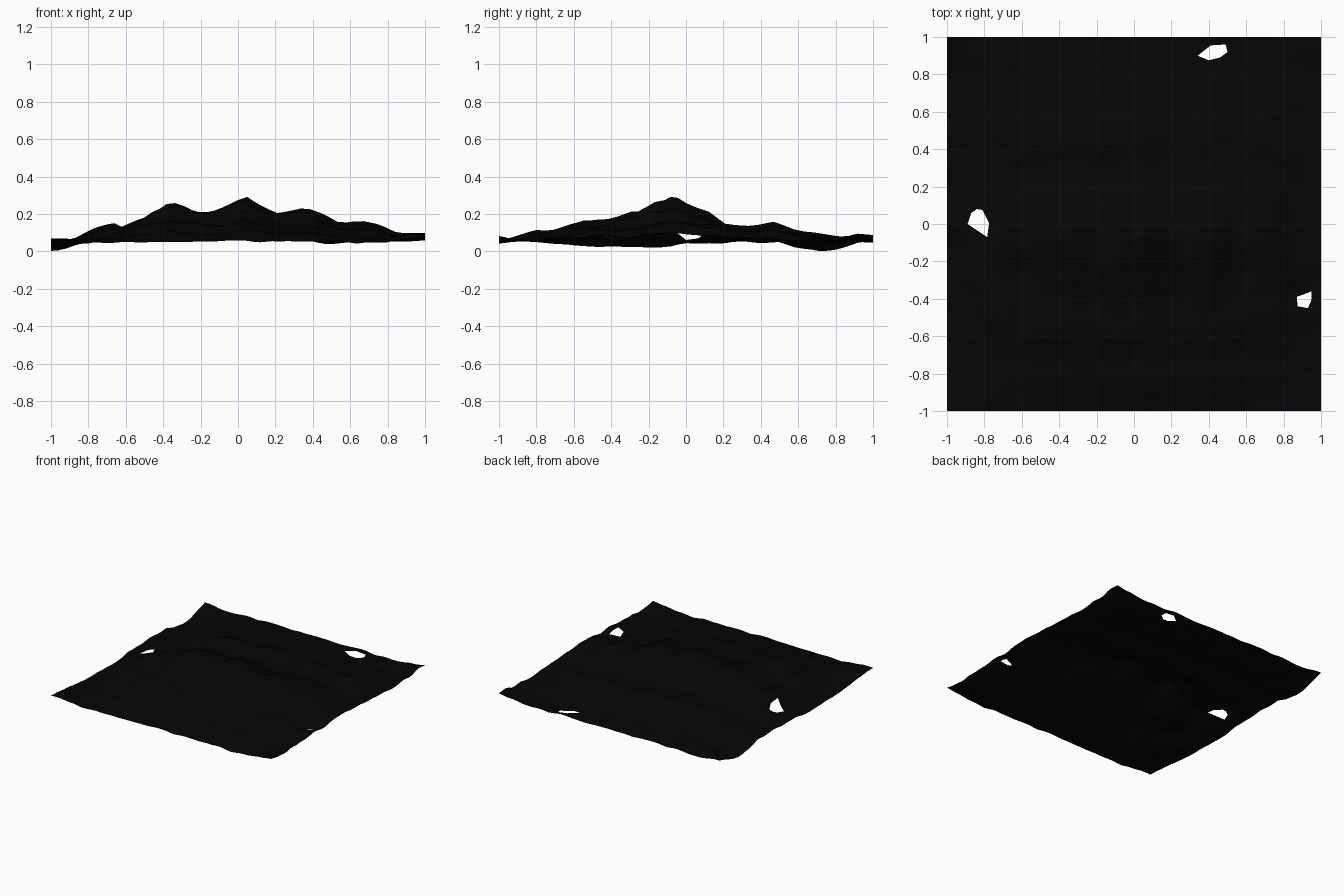
import bpy, math, random
from mathutils import Vector, noise
from mathutils.geometry import delaunay_2d_cdt

if "Cube" in bpy.data.objects:
    bpy.data.objects.remove(bpy.data.objects["Cube"])

random.seed(4)

# Crest lines of the hill along x and along y, and the sagging left rim
CREST_X = [(-1, .085), (-.85, .105), (-.77, .15), (-.72, .145), (-.68, .165), (-.62, .135),
           (-.5, .185), (-.36, .275), (-.3, .255), (-.22, .215), (-.15, .21), (-.05, .255),
           (.04, .303), (.13, .245), (.2, .21), (.36, .235), (.45, .205), (.54, .155),
           (.66, .165), (.75, .15), (.85, .1), (1, .1)]
CREST_Y = [(-1, .085), (-.9, .09), (-.8, .115), (-.73, .11), (-.62, .145), (-.55, .165),
           (-.4, .175), (-.3, .212), (-.25, .217), (-.16, .27), (-.14, .26), (-.07, .303),
           (.02, .25), (.13, .21), (.2, .15), (.35, .135), (.47, .16), (.6, .11),
           (.7, .1), (.82, .08), (.9, .09), (1, .1)]
RIM = [(-1, .07), (-.83, .055), (-.72, .045), (-.55, .025), (-.1, .02), (0, .045), (.5, .05),
       (.6, .02), (.7, 0), (.8, .01), (.9, .04), (1, .07)]
TOP = .303

# Ragged holes, each with the slope and the height shift of its surroundings
HOLES = [
    ([(-.89, 0), (-.87, .06), (-.84, .08), (-.81, .075), (-.775, .005), (-.785, -.07)], (-.3, .1), -.01),
    ([(.34, .9), (.4, .875), (.46, .89), (.5, .92), (.49, .96), (.41, .955)], (-.15, .35), -.015),
    ([(.87, -.39), (.95, -.36), (.95, -.405), (.93, -.45), (.875, -.44)], (.3, -.45), 0),
]


def lerp_table(table, t):
    for (a, u), (b, v) in zip(table, table[1:]):
        if t <= b:
            return u + (v - u) * (t - a) / (b - a)
    return table[-1][1]


def inside(p, poly):
    hit = False
    for (ax, ay), (bx, by) in zip(poly, poly[1:] + poly[:1]):
        if (ay > p[1]) != (by > p[1]) and p[0] < ax + (bx - ax) * (p[1] - ay) / (by - ay):
            hit = not hit
    return hit


def centre(poly):
    return Vector((sum(p[0] for p in poly), sum(p[1] for p in poly))) / len(poly)


def height(x, y):
    # low ground: sagging left rim and a shallow valley near the back
    rough = noise.noise((x * 9, y * 9, 5.3))
    floor = .04 + .012 * noise.noise((x * 4, y * 4, 3.1)) + .014 * rough
    floor -= .018 * math.exp(-((y - .8) / .12) ** 2)
    k = math.exp(-((x + 1) / .16) ** 2)
    floor = max(0, floor * (1 - k) + (lerp_table(RIM, y) + .01 * rough) * k)
    # hill bounded by both crest lines, fading out toward the border
    fx = max(lerp_table(CREST_X, x), floor)
    fy = max(lerp_table(CREST_Y, y), floor)
    fade = 1 - .6 * math.exp(-((1 - abs(y)) / .08) ** 2)
    hill = (fx - floor) * (fy - floor) / (TOP - floor)
    w = min(1, max(0, .17 + .7 * noise.noise((x * 3, y * 3, 8.7)) + .4 * rough))
    hill += (min(fx, fy) - floor - hill) * w
    z = floor + hill * (1 - k) * fade
    # raised right corners
    if x > 0:
        z += .03 * math.exp(-((1 - x) ** 2 + (1 - abs(y)) ** 2) / .02)
    for poly, slope, shift in HOLES:
        d = Vector((x, y)) - centre(poly)
        z += (d.dot(Vector(slope)) + shift) * math.exp(-d.length_squared / .008)
    return max(z, 0)


# Jittered grid of points, straight along the border
N = 48
pts = []
for i in range(N + 1):
    for j in range(N + 1):
        x, y = -1 + 2 * i / N, -1 + 2 * j / N
        if 0 < i < N:
            x += random.uniform(-.01, .01)
        if 0 < j < N:
            y += random.uniform(-.01, .01)
        if not any(inside((x, y), h[0]) for h in HOLES):
            pts.append(Vector((x, y)))

# Hole outlines as fixed edges
edges = []
for poly, *_ in HOLES:
    s, m = len(pts), len(poly)
    pts += [Vector(p) for p in poly]
    edges += [(s + i, s + (i + 1) % m) for i in range(m)]

v2, _, tris, *_ = delaunay_2d_cdt(pts, edges, [], 0, 1e-5)
keep = []
for t in tris:
    c = sum((v2[i] for i in t), Vector((0, 0))) / len(t)
    if not any(inside(c, h[0]) for h in HOLES):
        keep.append(tuple(t))

# Ground sheet
mesh = bpy.data.meshes.new("ground_sheet")
mesh.from_pydata([(p.x, p.y, height(p.x, p.y)) for p in v2], [], keep)
mesh.update()
ground = bpy.data.objects.new("ground_sheet", mesh)
bpy.context.collection.objects.link(ground)
mat = bpy.data.materials.new("near_black")
mat.diffuse_color = (.0015, .0015, .0015, 1)
mat.use_nodes = True
mat.node_tree.nodes["Principled BSDF"].inputs["Base Color"].default_value = mat.diffuse_color
mesh.materials.append(mat)
bpy.context.view_layer.objects.active = ground
ground.select_set(True)
bpy.ops.object.shade_smooth_by_angle(angle=math.radians(40))
